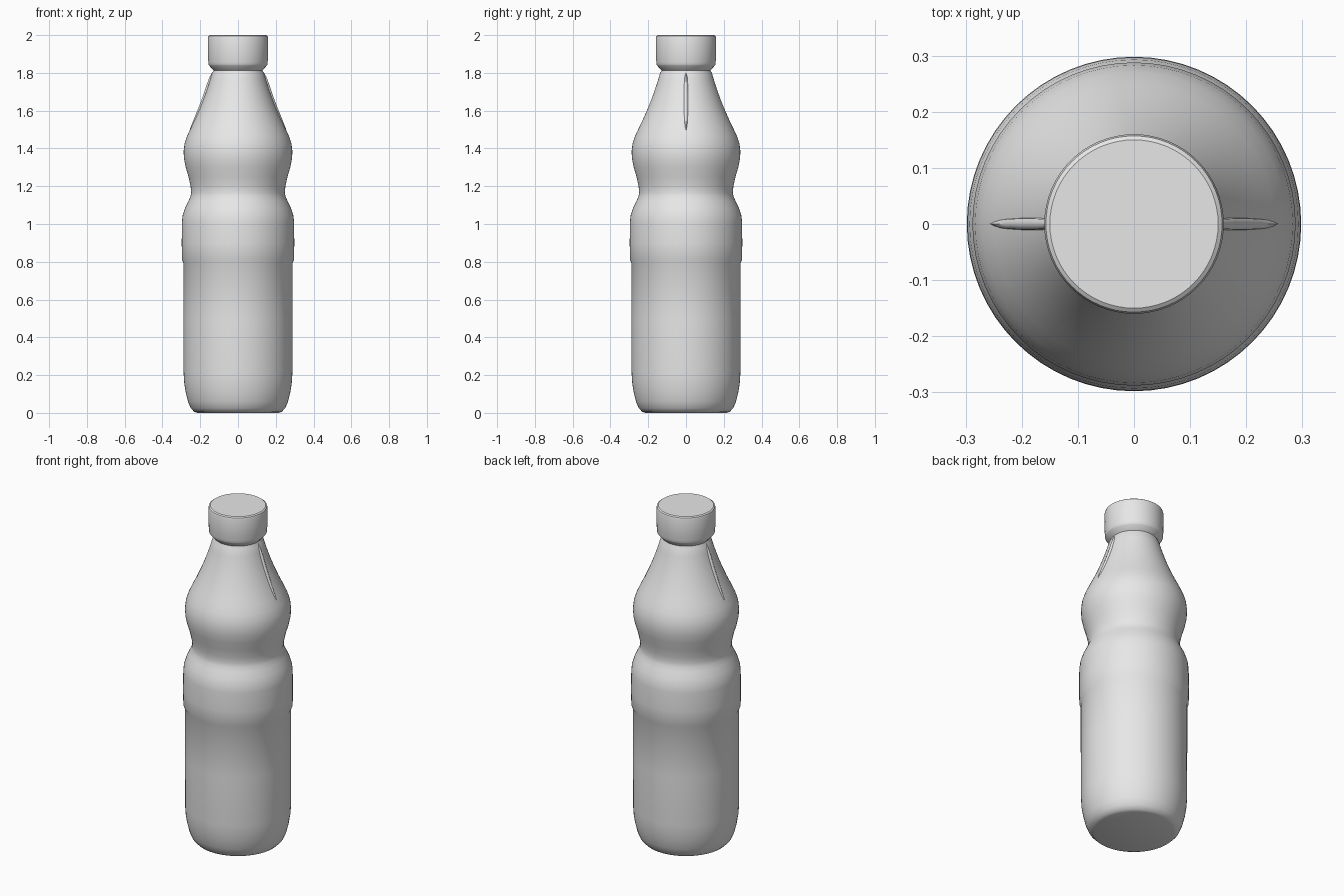
import bpy, bmesh, math
from mathutils import Matrix, Vector

cube = bpy.data.objects.get("Cube")
if cube:
    bpy.data.objects.remove(cube, do_unlink=True)

# One plain grey for everything
grey = bpy.data.materials.new("light_grey")
grey.use_nodes = True
grey.diffuse_color = (0.8, 0.8, 0.8, 1)
grey.node_tree.nodes["Principled BSDF"].inputs["Base Color"].default_value = (0.8, 0.8, 0.8, 1)


def finish(bm, name, angle):
    """Turn a bmesh into a smooth-shaded object."""
    bmesh.ops.recalc_face_normals(bm, faces=bm.faces)
    mesh = bpy.data.meshes.new(name)
    bm.to_mesh(mesh)
    bm.free()
    mesh.materials.append(grey)
    obj = bpy.data.objects.new(name, mesh)
    bpy.context.collection.objects.link(obj)
    bpy.ops.object.select_all(action='DESELECT')
    obj.select_set(True)
    bpy.context.view_layer.objects.active = obj
    bpy.ops.object.shade_smooth_by_angle(angle=math.radians(angle))
    return obj


def lathe(name, profile, angle=40, segments=64):
    """Spin a (radius, height) profile round z; both ends are capped."""
    bm = bmesh.new()
    rings = []
    for r, z in profile:
        ring = [bm.verts.new((r * math.cos(math.tau * i / segments),
                              r * math.sin(math.tau * i / segments), z))
                for i in range(segments)]
        rings.append(ring)
    for low, high in zip(rings, rings[1:]):
        for i in range(segments):
            j = (i + 1) % segments
            bm.faces.new((low[i], low[j], high[j], high[i]))
    bm.faces.new(rings[0][::-1])
    bm.faces.new(rings[-1])
    return finish(bm, name, angle)


# Bottle body: rounded base, raised band, waist, bulge and tapering shoulder
lathe("bottle_body", [
    (0.215, 0.0), (0.232, 0.006), (0.25, 0.025), (0.265, 0.06), (0.277, 0.11),
    (0.285, 0.16), (0.288, 0.21), (0.289, 0.5), (0.289, 0.795), (0.297, 0.812),
    (0.298, 0.9), (0.297, 1.01), (0.293, 1.045), (0.28, 1.085), (0.263, 1.12),
    (0.252, 1.145), (0.248, 1.165), (0.251, 1.20), (0.262, 1.25), (0.277, 1.30),
    (0.286, 1.345), (0.288, 1.385), (0.283, 1.425), (0.27, 1.465), (0.249, 1.51),
    (0.225, 1.56), (0.203, 1.61), (0.183, 1.66), (0.165, 1.71), (0.149, 1.76),
    (0.137, 1.80), (0.128, 1.815), (0.125, 1.84)])

# Screw cap with a tapered lower rim
lathe("cap", [
    (0.122, 1.808), (0.131, 1.815), (0.152, 1.838), (0.157, 1.846),
    (0.157, 1.86), (0.159, 1.87), (0.16, 1.985), (0.157, 1.995), (0.15, 2.0)], angle=35)

# Moulded seam ridges: (z, crest radius, half width, inner radius)
path = [(1.45, 0.270, 0.004, 0.255), (1.51, 0.252, 0.010, 0.225),
        (1.56, 0.232, 0.014, 0.20), (1.62, 0.207, 0.016, 0.175),
        (1.68, 0.185, 0.016, 0.155), (1.74, 0.165, 0.014, 0.135),
        (1.78, 0.150, 0.010, 0.125), (1.805, 0.135, 0.005, 0.12)]
for side, name in ((1, "left_seam_ridge"), (-1, "right_seam_ridge")):
    bm = bmesh.new()
    rows = []
    for z, crest, w, inner in path:
        section = [(inner, -w), (crest - 0.005, -w * 0.6), (crest, 0),
                   (crest - 0.005, w * 0.6), (inner, w)]
        rows.append([bm.verts.new((side * x, y, z)) for x, y in section])
    for a, b in zip(rows, rows[1:]):
        for i in range(5):
            j = (i + 1) % 5
            bm.faces.new((a[i], a[j], b[j], b[i]))
    bm.faces.new(rows[0])
    bm.faces.new(rows[-1])
    finish(bm, name, 60)
